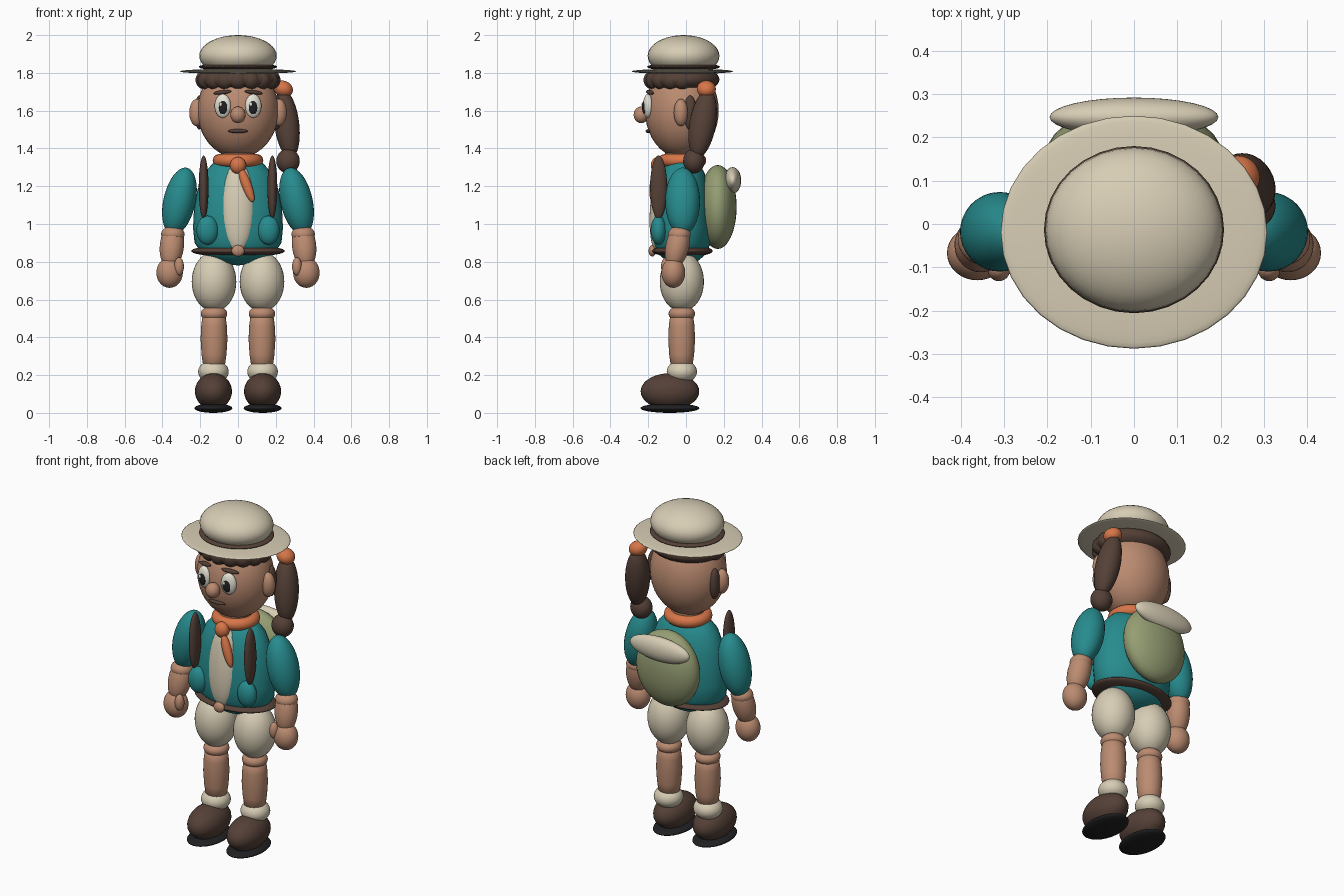
import bpy, bmesh, math
from mathutils import Matrix, Vector

cube = bpy.data.objects.get("Cube")
if cube:
    bpy.data.objects.remove(cube, do_unlink=True)


def material(name, r, g, b):
    m = bpy.data.materials.new(name)
    m.use_nodes = True
    m.diffuse_color = (r, g, b, 1)
    m.node_tree.nodes["Principled BSDF"].inputs["Base Color"].default_value = (r, g, b, 1)
    return m


CREAM = material("cream", 0.68, 0.61, 0.46)
TEAL = material("teal", 0.02, 0.26, 0.27)
SKIN = material("skin", 0.50, 0.26, 0.165)
BROWN = material("dark brown", 0.09, 0.052, 0.038)
ORANGE = material("orange", 0.68, 0.18, 0.065)
OLIVE = material("olive green", 0.30, 0.34, 0.17)
BLACK = material("black", 0.015, 0.015, 0.017)
WHITE = material("eye white", 0.80, 0.78, 0.68)


def finish(bm, name, mat, loc, rot=(0, 0, 0)):
    bmesh.ops.recalc_face_normals(bm, faces=bm.faces)
    for f in bm.faces:
        f.smooth = True
    me = bpy.data.meshes.new(name)
    bm.to_mesh(me)
    bm.free()
    me.materials.append(mat)
    ob = bpy.data.objects.new(name, me)
    ob.location, ob.rotation_euler = loc, rot
    bpy.context.collection.objects.link(ob)
    return ob


def ball(name, mat, loc, size, rot=(0, 0, 0)):
    """Ellipsoid with the given radii."""
    bm = bmesh.new()
    bmesh.ops.create_uvsphere(bm, u_segments=32, v_segments=20, radius=1,
                              matrix=Matrix.Diagonal((*size, 1)))
    return finish(bm, name, mat, loc, rot)


def pair(name, mat, loc, size, rot=(0, 0, 0)):
    """The same ellipsoid mirrored on both sides."""
    for side, s in (("left", 1), ("right", -1)):
        ball(f"{side}_{name}", mat, (loc[0] * s, loc[1], loc[2]), size,
             (rot[0], rot[1] * s, rot[2] * s))


def lathe(name, mat, loc, profile, depth=1.0):
    """Profile of (radius, height) turned round z, squashed in y."""
    bm = bmesh.new()
    verts = [bm.verts.new((r, 0, z)) for r, z in profile]
    edges = [bm.edges.new(p) for p in zip(verts, verts[1:])]
    bmesh.ops.spin(bm, geom=verts + edges, cent=(0, 0, 0), axis=(0, 0, 1),
                   angle=math.tau, steps=32, use_duplicate=False)
    bmesh.ops.remove_doubles(bm, verts=bm.verts, dist=0.0005)
    bmesh.ops.scale(bm, vec=Vector((1, depth, 1)), verts=bm.verts)
    return finish(bm, name, mat, loc)


def ring(name, mat, loc, radius, tube, depth):
    """Ring round z with an oval plan."""
    circle = [(radius + tube * math.cos(i * math.tau / 12), tube * math.sin(i * math.tau / 12))
              for i in range(13)]
    return lathe(name, mat, loc, circle, depth)


# Hat
ball("hat_crown", CREAM, (0, -0.013, 1.89), (0.205, 0.19, 0.11))
ball("hat_band", BROWN, (0, -0.013, 1.832), (0.208, 0.193, 0.022))
ball("hat_brim", CREAM, (0, -0.019, 1.808), (0.308, 0.269, 0.014))

# Head and hair
ball("head", SKIN, (0, -0.022, 1.6), (0.215, 0.195, 0.25))
ball("hair_cap", BROWN, (0, -0.02, 1.765), (0.222, 0.197, 0.08))
for i in range(9):
    a = math.radians(-180 + i * 22.5)
    ball(f"curl_{i + 1}", BROWN, (0.175 * math.cos(a), -0.02 + 0.155 * math.sin(a), 1.762),
         (0.05, 0.05, 0.05))
pair("sideburn", BROWN, (0.205, 0.022, 1.59), (0.026, 0.034, 0.09))
pair("ear", SKIN, (0.218, -0.027, 1.59), (0.04, 0.038, 0.072))

# Face
ball("nose", SKIN, (0, -0.237, 1.578), (0.04, 0.04, 0.044))
pair("eye", WHITE, (0.081, -0.202, 1.625), (0.044, 0.024, 0.063), (0, 0, 0.25))
pair("pupil", BLACK, (0.08, -0.219, 1.618), (0.024, 0.013, 0.037), (0, 0, 0.25))
for s in (-1, 1):
    ball("eye_glint", WHITE, (0.08 * s - 0.012, -0.229, 1.633), (0.008, 0.006, 0.011))
pair("eyebrow", BROWN, (0.083, -0.191, 1.697), (0.05, 0.015, 0.011), (0, 0.12, 0.3))
ball("mouth", BROWN, (0, -0.196, 1.492), (0.052, 0.018, 0.011))

# Side ponytail
ball("hair_tie", ORANGE, (0.24, 0.108, 1.715), (0.052, 0.05, 0.043), (0, 0.4, 0))
ball("ponytail", BROWN, (0.258, 0.088, 1.53), (0.066, 0.07, 0.185), (-0.17, -0.12, 0))
ball("ponytail_tip", BROWN, (0.265, 0.042, 1.333), (0.062, 0.057, 0.065))

# Torso and shirt
lathe("torso", TEAL, (0, -0.02, 0),
      [(0, 0.78), (0.11, 0.795), (0.19, 0.84), (0.23, 0.90), (0.238, 0.98), (0.233, 1.08),
       (0.215, 1.18), (0.18, 1.27), (0.12, 1.335), (0, 1.37)], 0.66)
ball("shirt_front", CREAM, (0, -0.135, 1.09), (0.09, 0.055, 0.235), (-0.08, 0, 0))
pair("pocket", TEAL, (0.162, -0.145, 0.967), (0.058, 0.042, 0.077))
ball("belt", BROWN, (0, -0.02, 0.857), (0.248, 0.162, 0.032))
ball("belt_buckle", SKIN, (0, -0.178, 0.858), (0.034, 0.02, 0.03))

# Neckerchief
lathe("neck", SKIN, (0, -0.02, 0), [(0.09, 1.28), (0.09, 1.42)])
ring("neckerchief", ORANGE, (0, -0.02, 1.336), 0.1, 0.034, 0.95)
ball("neckerchief_knot", ORANGE, (0, -0.15, 1.31), (0.042, 0.036, 0.045))
ball("neckerchief_end", ORANGE, (0.045, -0.168, 1.208), (0.026, 0.024, 0.098), (-0.1, -0.36, 0))

# Backpack
pair("strap", BROWN, (0.182, -0.145, 1.195), (0.026, 0.045, 0.168))
ball("backpack", OLIVE, (0, 0.168, 1.09), (0.2, 0.1, 0.222))
ball("bedroll", CREAM, (0, 0.247, 1.231), (0.195, 0.045, 0.07))

# Arms
pair("sleeve", TEAL, (0.31, -0.018, 1.12), (0.085, 0.092, 0.182), (0, -0.22, 0))
pair("elbow", SKIN, (0.345, -0.035, 0.945), (0.062, 0.06, 0.045))
pair("forearm", SKIN, (0.35, -0.045, 0.885), (0.064, 0.062, 0.125), (-0.22, -0.1, 0))
pair("hand", SKIN, (0.362, -0.067, 0.742), (0.07, 0.063, 0.08))
pair("thumb", SKIN, (0.312, -0.105, 0.775), (0.026, 0.027, 0.048))

# Legs and shoes
pair("shorts_leg", CREAM, (0.127, -0.022, 0.695), (0.118, 0.117, 0.158))
pair("knee", SKIN, (0.127, -0.022, 0.525), (0.07, 0.07, 0.045))
for side, s in (("left", 1), ("right", -1)):
    lathe(f"{side}_shin", SKIN, (0.127 * s, -0.023, 0),
          [(0, 0.21), (0.056, 0.24), (0.066, 0.31), (0.071, 0.39), (0.068, 0.46),
           (0.06, 0.52), (0, 0.55)])
pair("sock", CREAM, (0.13, -0.022, 0.218), (0.081, 0.08, 0.062))
pair("shoe", BROWN, (0.13, -0.085, 0.114), (0.098, 0.155, 0.096))
pair("sole", BLACK, (0.13, -0.085, 0.025), (0.1, 0.156, 0.025))
